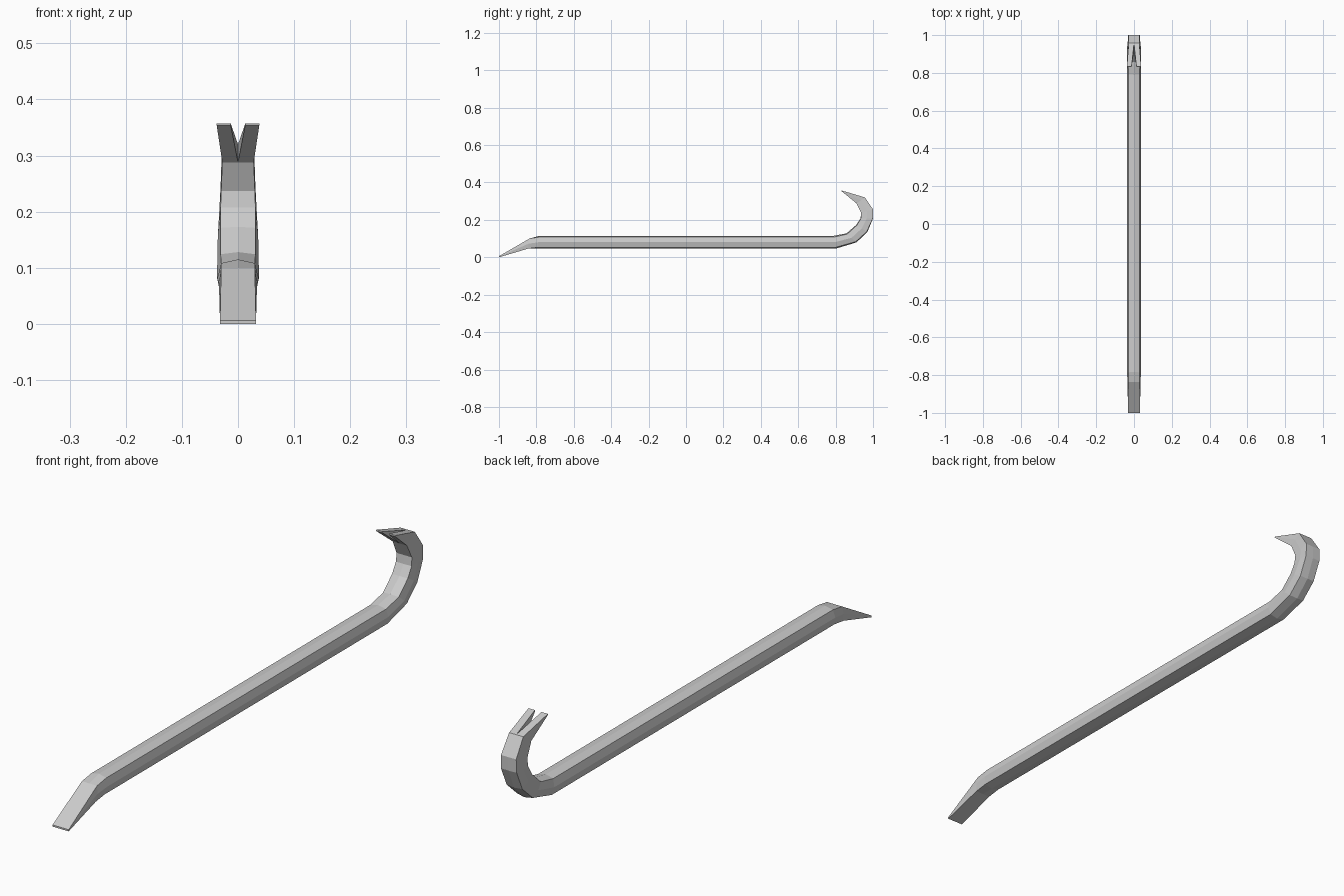
import bpy, bmesh

if "Cube" in bpy.data.objects:
    bpy.data.objects.remove(bpy.data.objects["Cube"])

# Stations along the bar: inner/top (y, z), outer/bottom (y, z),
# corner half width, side half width, ridge height fraction
STATIONS = [
    ((-1.000, 0.006), (-1.000, 0.000), 0.032, 0.032, 0.0),
    ((-0.837, 0.100), (-0.845, 0.046), 0.030, 0.034, 0.0),
    ((-0.784, 0.115), (-0.795, 0.046), 0.030, 0.037, 0.10),
    ((0.790, 0.115), (0.800, 0.046), 0.030, 0.037, 0.10),
    ((0.858, 0.128), (0.912, 0.080), 0.031, 0.037, 0.08),
    ((0.910, 0.173), (0.970, 0.136), 0.031, 0.036, 0.05),
    ((0.933, 0.207), (1.000, 0.208), 0.031, 0.033, 0.02),
    ((0.937, 0.237), (1.000, 0.256), 0.030, 0.031, 0.0),
    ((0.912, 0.288), (0.957, 0.320), 0.028, 0.029, 0.0),
]
CLAW_TIP = ((0.831, 0.354), (0.833, 0.357), 0.038, 0.038, 0.0)


def half_ring(bm, station, inner_x=0.0):
    """Right half of the section, from outer middle round to inner middle."""
    top, bot, w, s, e = station
    pts = [(inner_x, 0), (w, e), (s, 0.5), (w, 1 - e), (inner_x, 1)]
    return [bm.verts.new((x, bot[0] + (top[0] - bot[0]) * t,
                          bot[1] + (top[1] - bot[1]) * t)) for x, t in pts]


bm = bmesh.new()

# Shaft, chisel end and hook
rings = [half_ring(bm, st) for st in STATIONS]
# Claw prong, spread away from the centre to leave the V notch
rings.append(half_ring(bm, CLAW_TIP, 0.013))
for a, b in zip(rings, rings[1:]):
    for i in range(4):
        bm.faces.new((a[i], a[i + 1], b[i + 1], b[i]))

# Notch wall and end caps
a, b = rings[-2:]
bm.faces.new((a[4], a[0], b[0], b[4]))
bm.faces.new(rings[0])
bm.faces.new(rings[-1])
bmesh.ops.recalc_face_normals(bm, faces=bm.faces)

mesh = bpy.data.meshes.new("pry_bar")
bm.to_mesh(mesh)
bm.free()
bar = bpy.data.objects.new("pry_bar", mesh)
bpy.context.collection.objects.link(bar)

# Left half
mirror = bar.modifiers.new("mirror", 'MIRROR')
mirror.use_axis[0] = True
mirror.merge_threshold = 0.0005
